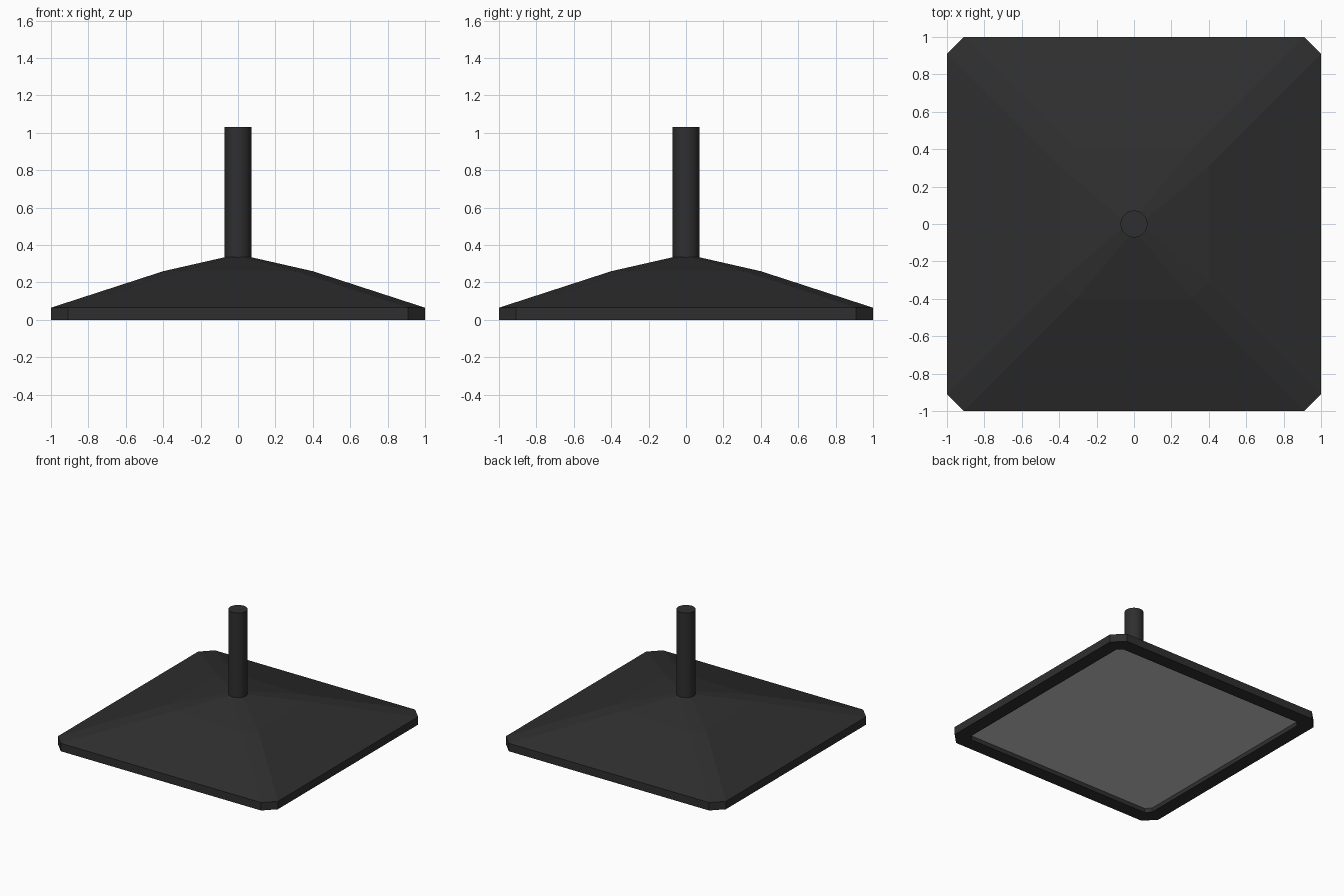
import bpy, bmesh, math

if "Cube" in bpy.data.objects:
    bpy.data.objects.remove(bpy.data.objects["Cube"])


def material(name, v):
    m = bpy.data.materials.new(name)
    m.diffuse_color = (v, v, v, 1)
    m.use_nodes = True
    m.node_tree.nodes["Principled BSDF"].inputs["Base Color"].default_value = m.diffuse_color
    return m


dark = material("dark_metal", 0.028)


def ring(bm, half, cut, z):
    """Square ring with chamfered corners, counter-clockwise."""
    a, b = half, half - cut
    pts = [(a, -b), (a, b), (b, a), (-b, a), (-a, b), (-a, -b), (-b, -a), (b, -a)]
    return [bm.verts.new((x, y, z)) for x, y in pts]


def lofted(name, rings, mat=None, cap_start=False):
    bm = bmesh.new()
    loops = [ring(bm, *r) for r in rings]
    for lo, hi in zip(loops, loops[1:]):
        for i in range(8):
            j = (i + 1) % 8
            bm.faces.new((lo[i], lo[j], hi[j], hi[i]))
    if cap_start:
        bm.faces.new(loops[0][::-1])
    else:
        bm.faces.new(loops[-1])
    me = bpy.data.meshes.new(name)
    bm.to_mesh(me)
    bm.free()
    ob = bpy.data.objects.new(name, me)
    bpy.context.collection.objects.link(ob)
    if mat:
        me.materials.append(mat)
    return ob


# Shade: recess wall, bottom rim, outer edge and the two roof slopes
lofted("lamp_shade", [(0.89, 0.04, 0.035), (0.89, 0.04, 0.0), (1.0, 0.09, 0.0),
                      (1.0, 0.09, 0.065), (0.4, 0.09, 0.26),
                      (0.07, 0.04, 0.335)], dark)

# Light panel closing the recess
lofted("light_panel", [(0.89, 0.04, 0.035)], cap_start=True)

# Hanging rod
bpy.ops.mesh.primitive_cylinder_add(vertices=32, radius=0.072, depth=0.71,
                                    location=(0, 0, 0.675))
rod = bpy.context.object
rod.name = "hanging_rod"
rod.data.materials.append(dark)
bpy.ops.object.shade_smooth_by_angle(angle=math.radians(30))
